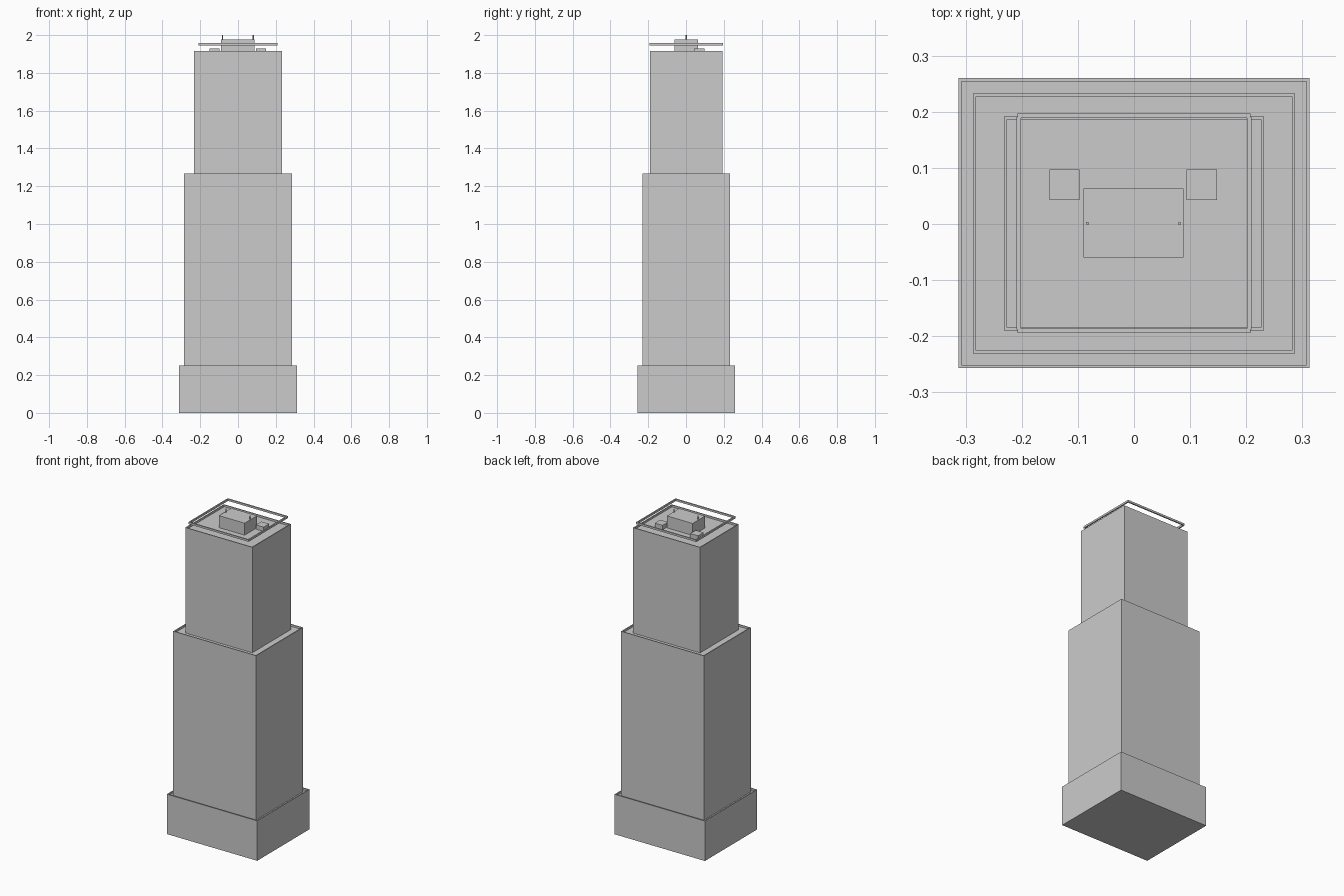
import bpy, bmesh
from mathutils import Matrix, Vector

if "Cube" in bpy.data.objects:
    bpy.data.objects.remove(bpy.data.objects["Cube"])


def finish(name, bm):
    bmesh.ops.recalc_face_normals(bm, faces=bm.faces)
    me = bpy.data.meshes.new(name)
    bm.to_mesh(me)
    bm.free()
    ob = bpy.data.objects.new(name, me)
    bpy.context.collection.objects.link(ob)
    return ob


def box_bm(x0, x1, y0, y1, z0, z1):
    bm = bmesh.new()
    size = Matrix.Diagonal((x1 - x0, y1 - y0, z1 - z0, 1))
    mid = Matrix.Translation(((x0 + x1) / 2, (y0 + y1) / 2, (z0 + z1) / 2))
    bmesh.ops.create_cube(bm, size=1, matrix=mid @ size)
    return bm


def box(name, *bounds):
    return finish(name, box_bm(*bounds))


def tier(name, hx, y0, y1, z0, z1, rim=0.008, drop=0.012):
    """Tower block whose flat roof is sunk behind a thin parapet."""
    bm = box_bm(-hx, hx, y0, y1, z0, z1)
    bm.normal_update()
    top = [f for f in bm.faces if f.normal.z > 0.5]
    bmesh.ops.inset_region(bm, faces=top, thickness=rim)
    ext = bmesh.ops.extrude_face_region(bm, geom=top)
    verts = [g for g in ext["geom"] if isinstance(g, bmesh.types.BMVert)]
    bmesh.ops.delete(bm, geom=top, context="FACES")
    bmesh.ops.translate(bm, verts=verts, vec=Vector((0, 0, -drop)))
    return finish(name, bm)


# Three stepped tower blocks
tier("base_block", 0.313, -0.257, 0.260, 0.0, 0.25)
tier("middle_block", 0.287, -0.231, 0.233, 0.238, 1.267)
tier("upper_block", 0.232, -0.190, 0.192, 1.255, 1.915)

# Roof plant room and two vents
roof = 1.903
box("plant_room", -0.09, 0.088, -0.06, 0.063, roof, 1.978)
for name, x in (("left_vent", -0.124), ("right_vent", 0.121)):
    box(name, x - 0.027, x + 0.027, 0.043, 0.097, roof, 1.93)

# Thin masts on the plant room
for name, x in (("left_mast", -0.083), ("right_mast", 0.081)):
    bm = bmesh.new()
    bmesh.ops.create_cone(bm, cap_ends=True, segments=8, radius1=0.003, radius2=0.003,
                          depth=0.022, matrix=Matrix.Translation((x, 0.001, 1.989)))
    finish(name, bm)

# Floating rail above the roof edge
bars = {
    "rail_front": (-0.208, 0.208, -0.194, -0.186),
    "rail_back": (-0.208, 0.208, 0.189, 0.197),
    "rail_left": (-0.209, -0.201, -0.188, 0.191),
    "rail_right": (0.201, 0.209, -0.188, 0.191),
}
for name, b in bars.items():
    box(name, *b, 1.945, 1.957)
